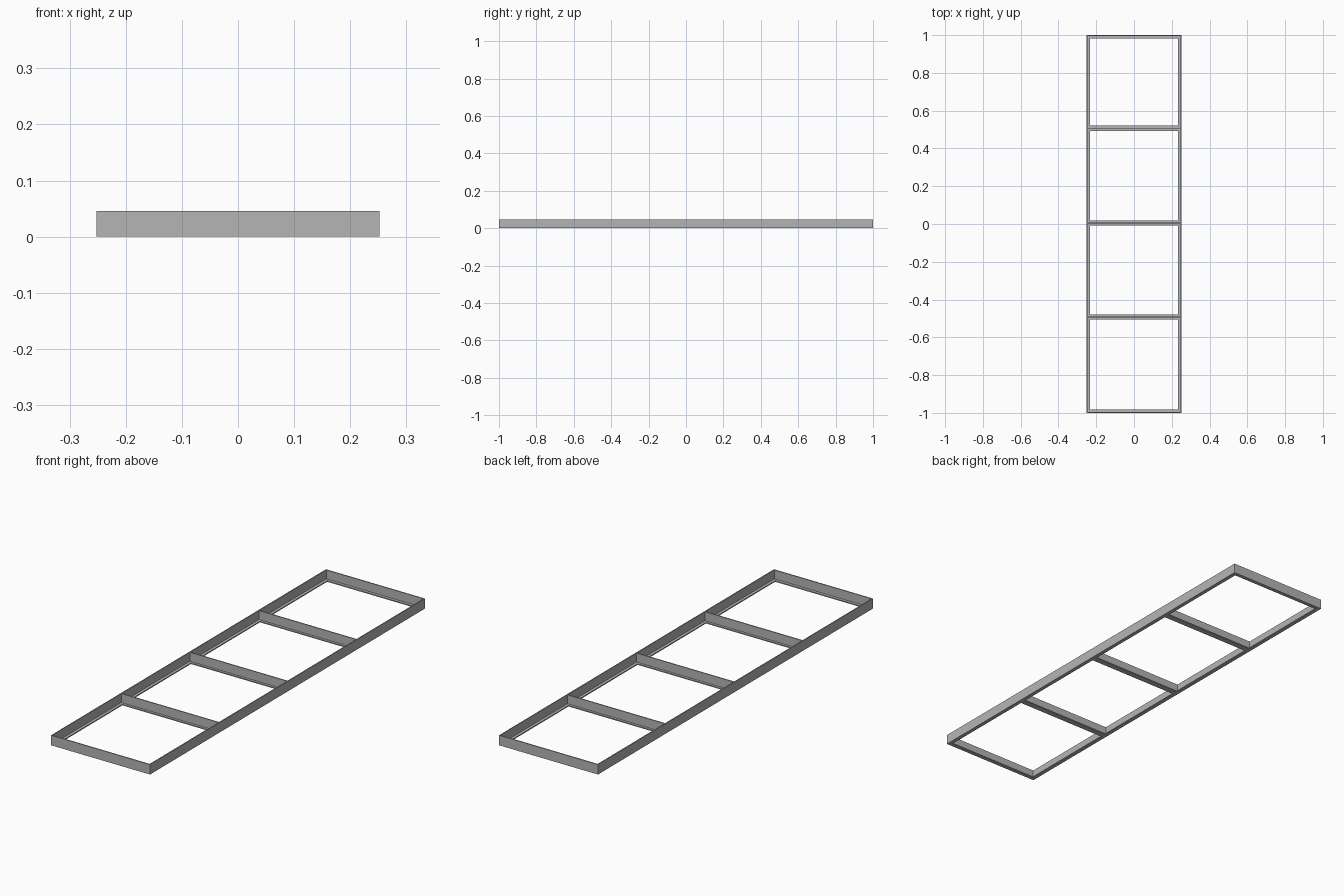
import bpy
import bmesh

cube = bpy.data.objects.get("Cube")
if cube:
    bpy.data.objects.remove(cube, do_unlink=True)

HALF_X, HALF_Y, HEIGHT = 0.252, 1.0, 0.046
WALL = 0.005      # sheet thickness
LEDGE = 0.018     # width of the bottom flange

steel = bpy.data.materials.new("grey_steel")
steel.use_nodes = True
grey = (0.46, 0.46, 0.46, 1)
steel.diffuse_color = grey
steel.node_tree.nodes["Principled BSDF"].inputs["Base Color"].default_value = grey


def finish(name, bm):
    bmesh.ops.recalc_face_normals(bm, faces=bm.faces)
    mesh = bpy.data.meshes.new(name)
    bm.to_mesh(mesh)
    bm.free()
    mesh.materials.append(steel)
    obj = bpy.data.objects.new(name, mesh)
    bpy.context.collection.objects.link(obj)
    return obj


# Outer frame: an angle section swept round the rectangle with mitred corners
profile = [(0, 0), (LEDGE, 0), (LEDGE, WALL), (WALL, WALL), (WALL, HEIGHT), (0, HEIGHT)]
bm = bmesh.new()
rings = []
for sx, sy in ((-1, -1), (1, -1), (1, 1), (-1, 1)):
    rings.append([bm.verts.new((sx * (HALF_X - inset), sy * (HALF_Y - inset), z))
                  for inset, z in profile])
for i, ring in enumerate(rings):
    after = rings[(i + 1) % len(rings)]
    for j in range(len(profile)):
        k = (j + 1) % len(profile)
        bm.faces.new((ring[j], after[j], after[k], ring[k]))
finish("outer_frame", bm)


# Cross members: an upside-down T section running between the side walls
def cross_member(name, y, half_ledge):
    half_web = WALL / 2
    right_side = [(half_ledge, 0), (half_ledge, WALL), (half_web, WALL), (half_web, HEIGHT)]
    outline = right_side + [(-a, z) for a, z in reversed(right_side)]
    reach = HALF_X - WALL
    bm = bmesh.new()
    section = bm.faces.new([bm.verts.new((-reach, y + a, z)) for a, z in outline])
    swept = bmesh.ops.extrude_face_region(bm, geom=[section], use_keep_orig=True)
    moved = [v for v in swept["geom"] if isinstance(v, bmesh.types.BMVert)]
    bmesh.ops.translate(bm, verts=moved, vec=(2 * reach, 0, 0))
    finish(name, bm)


for name, y in (("front_cross_member", -0.493),
                ("middle_cross_member", 0.005),
                ("back_cross_member", 0.507)):
    cross_member(name, y, 0.0135)
